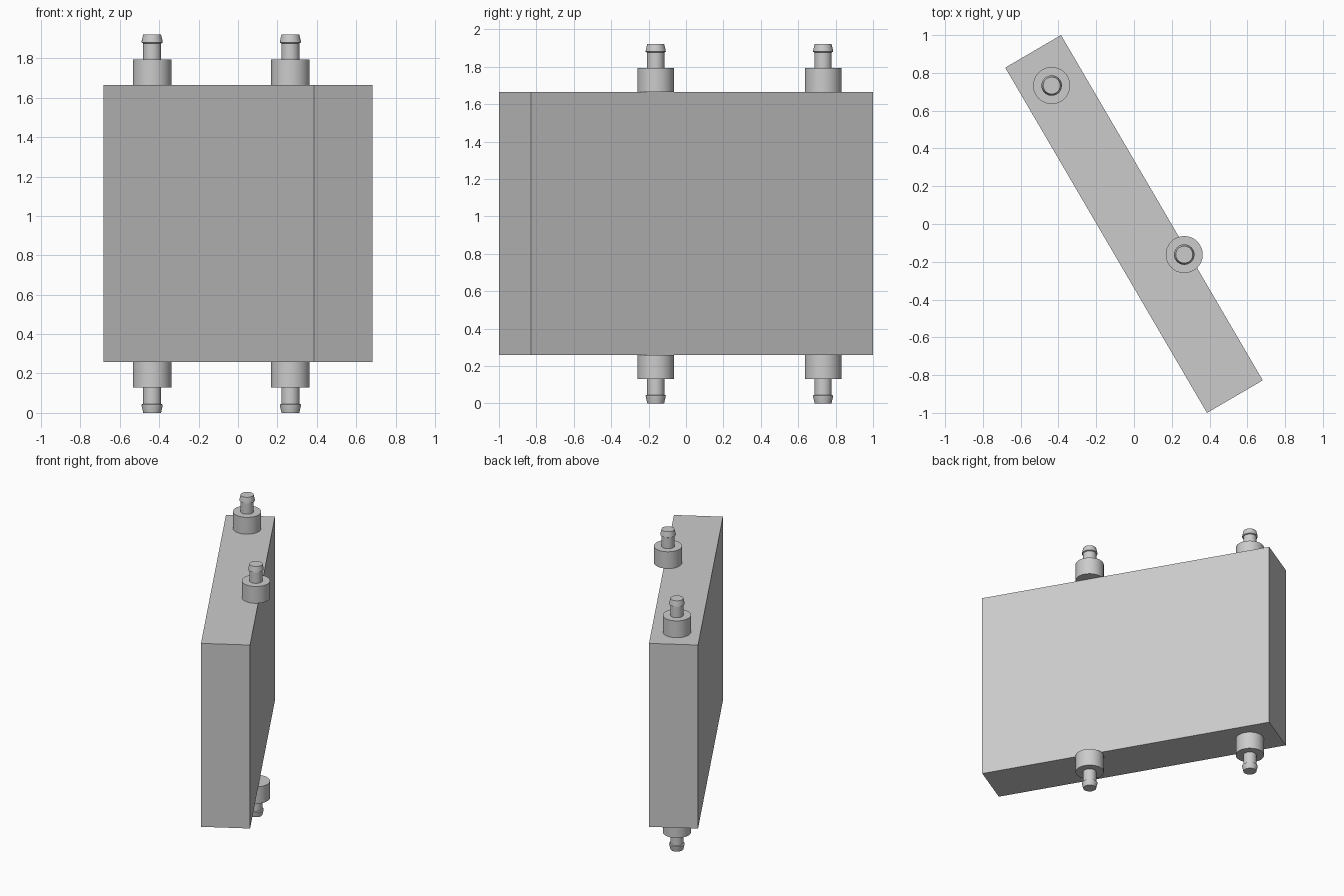
import bpy
import bmesh
import math
from mathutils import Matrix

cube = bpy.data.objects.get("Cube")
if cube:
    bpy.data.objects.remove(cube, do_unlink=True)

grey = bpy.data.materials.new("plain grey")
grey.use_nodes = True
colour = (0.6, 0.6, 0.6, 1)
grey.diffuse_color = colour
grey.node_tree.nodes["Principled BSDF"].inputs["Base Color"].default_value = colour

HEIGHT, BASE, TOP = 1.922, 0.258, 1.664
SEGMENTS = 48


def add_object(name, bm):
    bmesh.ops.recalc_face_normals(bm, faces=bm.faces)
    mesh = bpy.data.meshes.new(name)
    bm.to_mesh(mesh)
    bm.free()
    mesh.materials.append(grey)
    obj = bpy.data.objects.new(name, mesh)
    bpy.context.collection.objects.link(obj)
    return obj


def add_lathe(name, profile, x, y, flip):
    """Spin a (radius, z) profile about a vertical axis; flip mirrors it to the underside."""
    bm = bmesh.new()
    rings = []
    for r, z in profile:
        z = HEIGHT - z if flip else z
        turns = [2 * math.pi * i / SEGMENTS for i in range(SEGMENTS)]
        rings.append([bm.verts.new((r * math.cos(a), r * math.sin(a), z)) for a in turns])
    for low, high in zip(rings, rings[1:]):
        for i in range(SEGMENTS):
            j = (i + 1) % SEGMENTS
            bm.faces.new((low[i], low[j], high[j], high[i]))
    bm.faces.new(rings[0])
    bm.faces.new(rings[-1])
    obj = add_object(name, bm)
    obj.location = (x, y, 0)
    bpy.ops.object.select_all(action="DESELECT")
    obj.select_set(True)
    bpy.context.view_layer.objects.active = obj
    bpy.ops.object.shade_smooth_by_angle(angle=math.radians(20))


# Flat rectangular body, turned about the vertical axis
bm = bmesh.new()
bmesh.ops.create_cube(bm, size=1, matrix=Matrix.Diagonal((0.342, 2.117, TOP - BASE, 1)))
body = add_object("body", bm)
body.location.z = HEIGHT / 2
body.rotation_euler.z = math.radians(30.3)

# Wide collar and barbed nozzle of each pipe fitting
collar = [(0.098, TOP), (0.098, 1.793)]
nozzle = [(0.046, 1.793), (0.046, 1.876), (0.054, 1.88), (0.053, 1.888), (0.045, HEIGHT)]

for side, x, y in (("back", -0.436, 0.733), ("middle", 0.266, -0.162)):
    for level, flip in (("upper", False), ("lower", True)):
        add_lathe(f"{level}_{side}_collar", collar, x, y, flip)
        add_lathe(f"{level}_{side}_nozzle", nozzle, x, y, flip)
